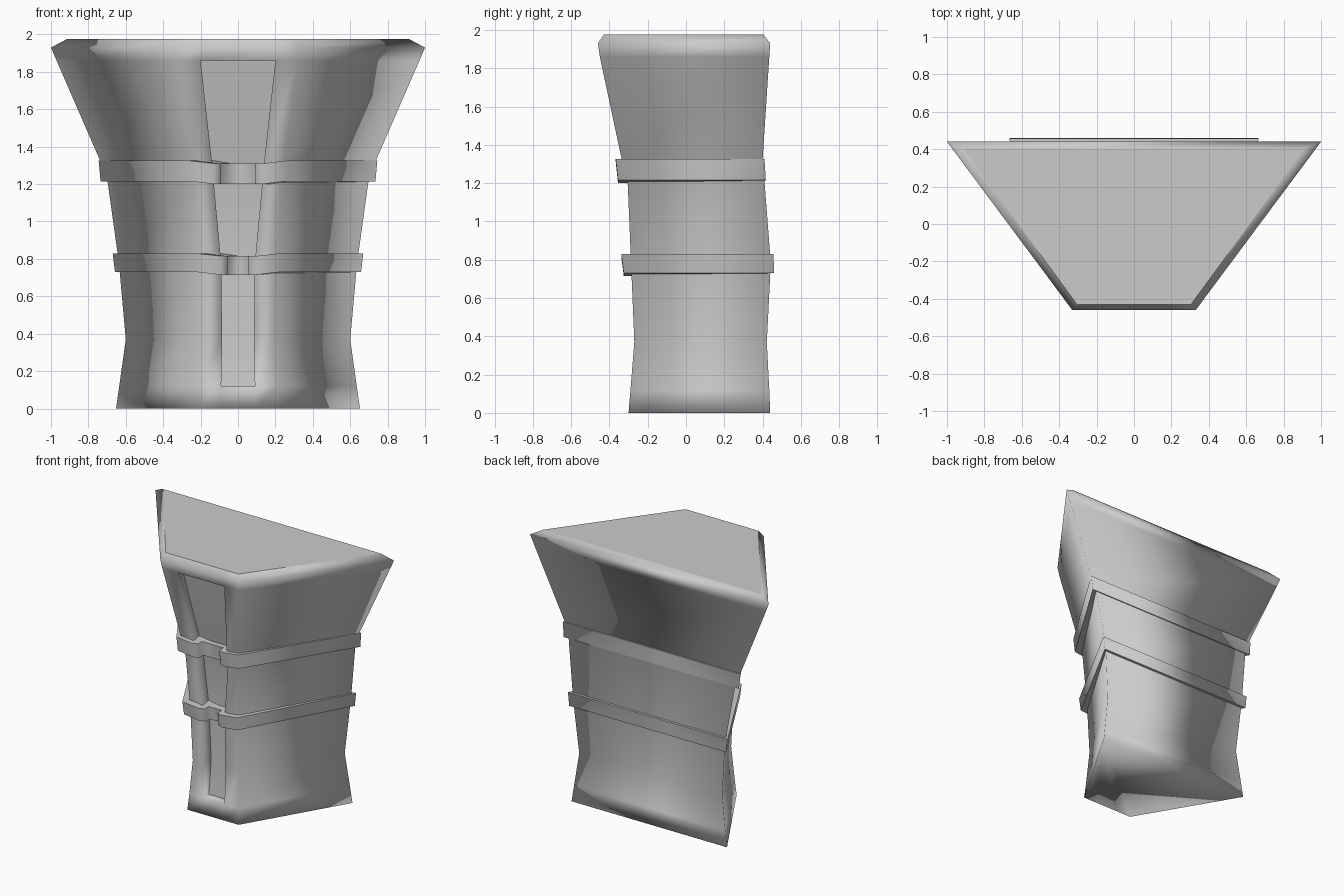
import bpy, bmesh

if "Cube" in bpy.data.objects:
    bpy.data.objects.remove(bpy.data.objects["Cube"])


def finish(bm, name, flat=()):
    """Smooth shading everywhere, with a crisp border round the given faces."""
    bmesh.ops.recalc_face_normals(bm, faces=bm.faces[:])
    for f in bm.faces:
        f.smooth = True
    group = set(flat)
    for f in group:
        for e in f.edges:
            if sum(l in group for l in e.link_faces) == 1:
                e.smooth = False
    mesh = bpy.data.meshes.new(name)
    bm.to_mesh(mesh)
    bm.free()
    ob = bpy.data.objects.new(name, mesh)
    bpy.context.collection.objects.link(ob)
    return ob


def loft(bm, rings):
    """Skin closed rings of equal length and cap both ends."""
    vs = [[bm.verts.new(p) for p in r] for r in rings]
    n = len(vs[0])
    rows = [[bm.faces.new((a[i], a[(i + 1) % n], b[(i + 1) % n], b[i]))
             for i in range(n)] for a, b in zip(vs, vs[1:])]
    bm.faces.new(vs[0])
    return rows, bm.faces.new(vs[-1])


def mirrored(half):
    """Left half (back to front) followed by its mirror image."""
    return [(-x, y, z) for x, y, z in half] + half[::-1]


# Tapered trapezoid column: z, back y, front y, back half-width,
# front half-width, groove half-width
levels = [
    (0.00, .44, -.30, .652, .215, .09),
    (0.12, .435, -.29, .635, .205, .09),
    (0.37, .422, -.27, .60, .19, .085),
    (0.78, .443, -.287, .637, .20, .09),
    (1.21, .41, -.305, .697, .23, .13),
    (1.32, .40, -.335, .735, .245, .14),
    (1.86, .435, -.45, .97, .32, .20),
    (1.93, .44, -.46, 1.0, .33, .20),
    (1.975, .405, -.43, .915, .305, .19),
]
bm = bmesh.new()
rows, top = loft(bm, [mirrored([(hb, yb, z), (hf, yf, z), (g, yf, z)])
                      for z, yb, yf, hb, hf, g in levels])

# Recessed front channel
channel = [row[2] for row in rows[1:6]]
ext = bmesh.ops.extrude_face_region(bm, geom=channel)
moved = [e for e in ext['geom'] if isinstance(e, bmesh.types.BMVert)]
floor = [e for e in ext['geom'] if isinstance(e, bmesh.types.BMFace)]
bmesh.ops.translate(bm, verts=moved, vec=(0, .07, 0))
bmesh.ops.delete(bm, geom=[f for f in channel if f.is_valid], context='FACES')
finish(bm, "column_body", floor + [top])


# Raised straps that dip into the channel
def strap(name, lower, upper, g):
    bm = bmesh.new()
    rings = []
    for z, yb, yf, hb, hf in (lower, upper):
        rings.append(mirrored([(hb, yb, z), (hf, yf, z), (g + .04, yf, z - .015),
                               (g, yf + .015, z - .015), (g, yf + .065, z - .015)]))
    rows, top = loft(bm, rings)
    finish(bm, name, rows[0])


strap("upper_strap", (1.215, .417, -.355, .735, .255), (1.325, .41, -.367, .745, .26), .09)
strap("lower_strap", (.73, .46, -.325, .658, .225), (.83, .457, -.338, .67, .23), .055)
